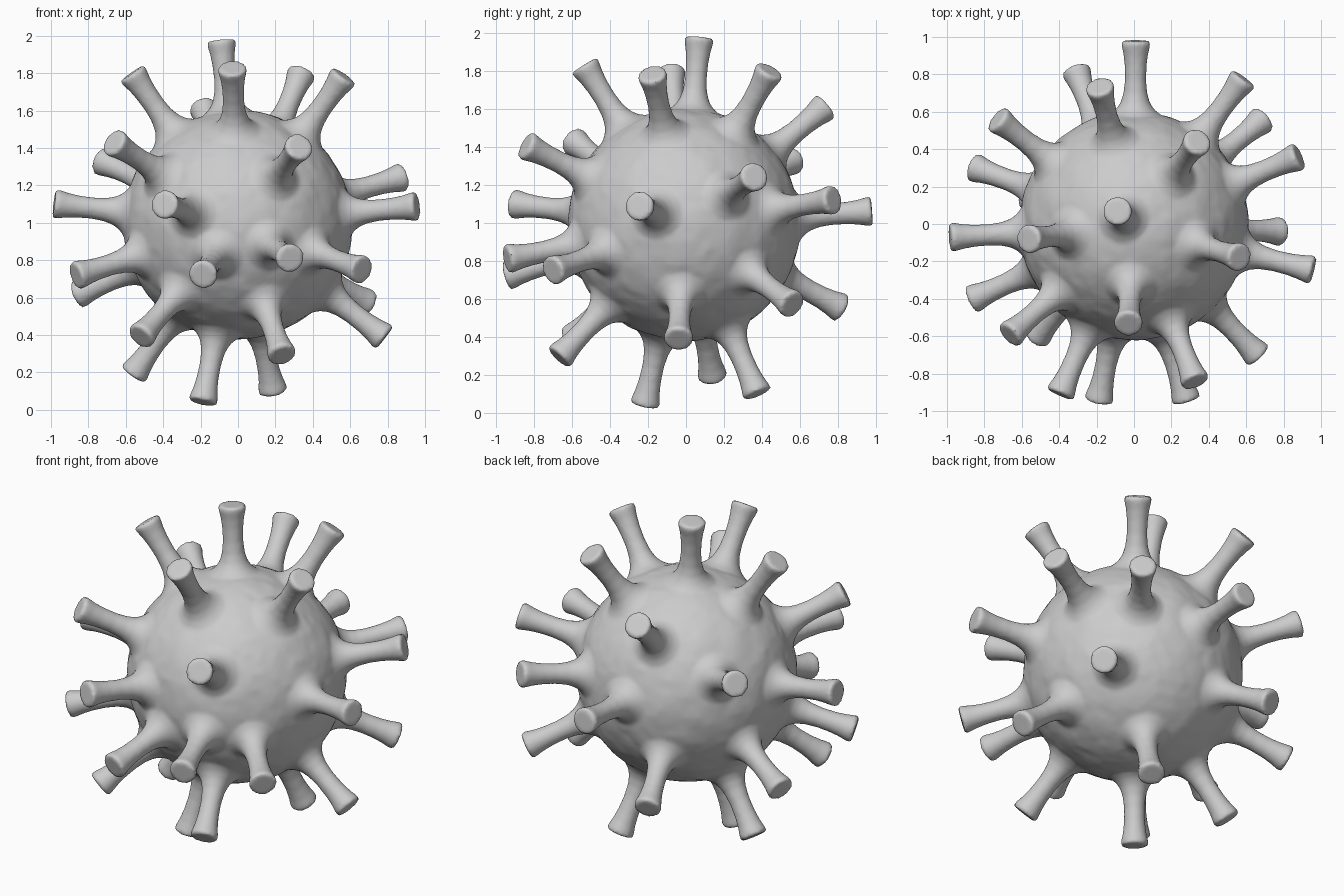
import bpy, bmesh, math
from mathutils import Vector, noise

if "Cube" in bpy.data.objects:
    bpy.data.objects.remove(bpy.data.objects["Cube"])

CENTRE = Vector((0, -0.01, 0.99))
R = 0.612

# Spike tip positions
TIPS = [
    (-.09, .07, 1.98), (-.03, -.53, 1.82), (.57, -.18, 1.79), (-.56, -.08, 1.79),
    (.34, .44, 1.80), (-.18, .72, 1.60), (.33, -.85, 1.41), (-.65, -.58, 1.42),
    (-.73, .56, 1.33), (.90, .37, 1.25), (-.40, -.92, 1.10), (.97, -.25, 1.09),
    (.58, .77, 1.12), (.01, .97, 1.06), (.28, -.94, .81), (-.19, -.95, .72),
    (.66, -.70, .75), (.69, .56, .57), (-.31, .82, .55), (.79, -.04, .38),
    (.24, -.68, .28), (-.53, -.61, .38), (-.19, -.22, .03), (.19, .38, .09),
    (-.56, .14, .19), (-.97, -.07, 1.10), (-.86, -.40, .72), (-.85, .30, .62),
]
# Spike profile: distance from the centre, radius
PROFILE = [(.48, .15), (.565, .18), (.595, .138), (.625, .102), (.66, .079),
           (.71, .064), (.78, .057), (.86, .059), (.92, .066), (.965, .076),
           (.985, .078), (.992, .068)]
SEG = 24

bm = bmesh.new()

# Lumpy round body
bmesh.ops.create_icosphere(bm, subdivisions=5, radius=R)
for v in bm.verts:
    d = v.co.normalized()
    v.co = d * (R + 0.006 * noise.noise(d * 5) + 0.004 * noise.noise(d * 13))


# Flared spike turned around its own axis
def add_spike(tip):
    d = (Vector(tip) - CENTRE).normalized()
    q = d.to_track_quat('Z', 'Y')
    rings = []
    for h, r in PROFILE:
        rings.append([bm.verts.new(q @ Vector((r * math.cos(a), r * math.sin(a), h)))
                      for a in (2 * math.pi * i / SEG for i in range(SEG))])
    for lo, hi in zip(rings, rings[1:]):
        for i in range(SEG):
            j = (i + 1) % SEG
            bm.faces.new((lo[i], lo[j], hi[j], hi[i]))
    bm.faces.new(rings[0][::-1])
    bm.faces.new(rings[-1])


for tip in TIPS:
    add_spike(tip)

mesh = bpy.data.meshes.new("spiked_ball")
bm.to_mesh(mesh)
bm.free()
ball = bpy.data.objects.new("spiked_ball", mesh)
ball.location = CENTRE
bpy.context.collection.objects.link(ball)

# Fuse body and spikes into one skin
rm = ball.modifiers.new("fuse", 'REMESH')
rm.mode = 'VOXEL'
rm.voxel_size = 0.013
rm.use_smooth_shade = True
sm = ball.modifiers.new("soften", 'SMOOTH')
sm.factor = 0.5
sm.iterations = 3

bpy.context.view_layer.objects.active = ball
ball.select_set(True)
bpy.ops.object.modifier_apply(modifier="fuse")
bpy.ops.object.modifier_apply(modifier="soften")
bpy.ops.object.shade_smooth_by_angle(angle=math.radians(50))
